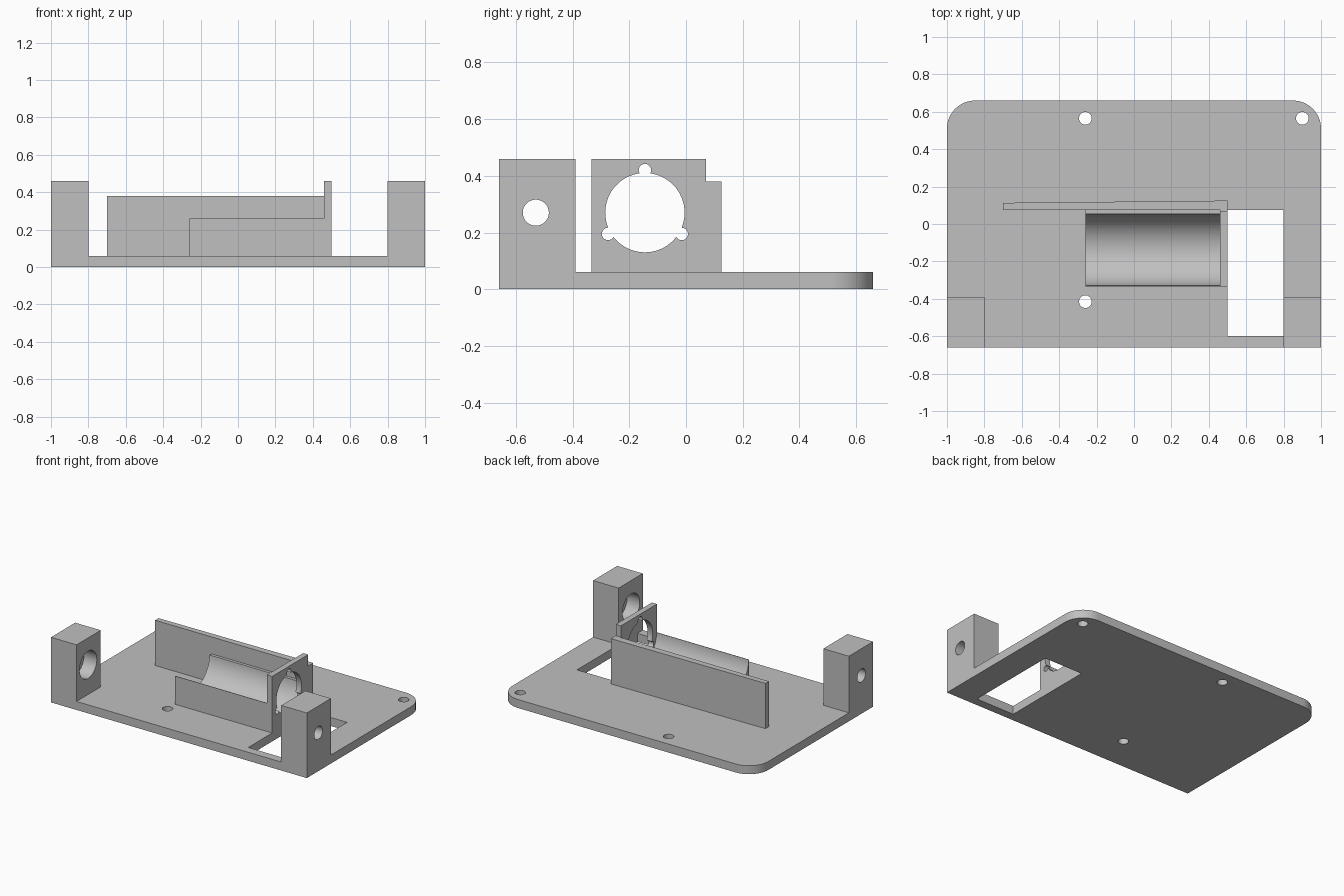
import bpy, bmesh
from math import sin, cos, radians
from mathutils import Matrix, Vector

if "Cube" in bpy.data.objects:
    bpy.data.objects.remove(bpy.data.objects["Cube"])

grey = bpy.data.materials.new("plain grey")
grey.use_nodes = True
COLOUR = (0.53, 0.53, 0.53, 1)
grey.diffuse_color = COLOUR
grey.node_tree.nodes["Principled BSDF"].inputs["Base Color"].default_value = COLOUR

T = 0.06            # base thickness
AXIS_Z = 0.27       # height of the shaft axis


def arc(cx, cy, r, a0, a1, n):
    angles = [radians(a0 + (a1 - a0) * i / n) for i in range(n + 1)]
    return [(cx + r * cos(a), cy + r * sin(a)) for a in angles]


def rect(a0, a1, b0, b1):
    return [(a0, b0), (a1, b0), (a1, b1), (a0, b1)]


def prism(name, outline, axis, lo, hi):
    """Extrude an outline: (x, y) along z, or (y, z) along x."""
    def place(p):
        return (*p, lo) if axis == "z" else (lo, *p)
    bm = bmesh.new()
    face = bm.faces.new([bm.verts.new(place(p)) for p in outline])
    new = bmesh.ops.extrude_face_region(bm, geom=[face])["geom"]
    move = Vector((0, 0, hi - lo)) if axis == "z" else Vector((hi - lo, 0, 0))
    bmesh.ops.translate(bm, vec=move,
                        verts=[v for v in new if isinstance(v, bmesh.types.BMVert)])
    bmesh.ops.recalc_face_normals(bm, faces=bm.faces)
    mesh = bpy.data.meshes.new(name)
    bm.to_mesh(mesh)
    bm.free()
    mesh.materials.append(grey)
    obj = bpy.data.objects.new(name, mesh)
    bpy.context.collection.objects.link(obj)
    return obj


def circle(a, b, r, n=48):
    return arc(a, b, r, 0, 360 - 360 / n, n - 1)


def activate(obj):
    bpy.ops.object.select_all(action="DESELECT")
    obj.select_set(True)
    bpy.context.view_layer.objects.active = obj


def cut(obj, *cutters):
    for cutter in cutters:
        activate(obj)
        mod = obj.modifiers.new("cut", "BOOLEAN")
        mod.operation, mod.solver, mod.object = "DIFFERENCE", "EXACT", cutter
        bpy.ops.object.modifier_apply(modifier=mod.name)
        bpy.data.objects.remove(cutter)


def finish(obj):
    activate(obj)
    bpy.ops.object.shade_smooth_by_angle(angle=radians(30))


# Base plate with rounded back corners, a window and three screw holes
R = 0.15
base = prism("base_plate",
             [(-1, -0.66), (1, -0.66)]
             + arc(1 - R, 0.66 - R, R, 0, 90, 16)
             + arc(-1 + R, 0.66 - R, R, 90, 180, 16), "z", 0, T)
cut(base, prism("window_cutter", rect(0.5, 0.8, -0.6, 0.075), "z", -0.1, 0.2),
    *[prism("screw_cutter", circle(x, y, 0.034, 32), "z", -0.1, 0.2)
      for x, y in ((-0.26, 0.565), (0.9, 0.565), (-0.26, -0.415))])
finish(base)

# Corner posts, each with a shaft hole and a wider bearing pocket on the inside
for side, name in ((1, "left_post"), (-1, "right_post")):
    lo, hi = sorted((side * 0.8, side * 1.0))
    post = prism(name, rect(-0.66, -0.39, T, 0.46), "x", lo, hi)
    p0, p1 = sorted((side * 0.7, side * 0.9))
    cut(post, prism("shaft_cutter", circle(-0.53, AXIS_Z, 0.046), "x", lo - 0.1, hi + 0.1),
        prism("pocket_cutter", circle(-0.53, AXIS_Z, 0.096), "x", p0, p1))
    finish(post)

# Cradle with a half-round trough
cradle = prism("cradle",
               [(0.075, 0.26), (0.075, T), (-0.333, T), (-0.333, 0.26)]
               + arc(-0.138, AXIS_Z, 0.192, 183, 357, 40), "x", -0.26, 0.46)
finish(cradle)

# Upright end plate with a round opening and three notches
end = prism("end_plate", rect(-0.333, 0.07, T, 0.46), "x", 0.46, 0.5)
cut(end, prism("opening_cutter", circle(-0.145, AXIS_Z, 0.14, 64), "x", 0.4, 0.6),
    *[prism("notch_cutter", circle(-0.145 + 0.15 * cos(radians(a)),
                                   AXIS_Z + 0.15 * sin(radians(a)), 0.022, 24),
            "x", 0.4, 0.6) for a in (90, 210, 330)])
finish(end)

# Long back wall, slightly thicker toward the end plate
wall = prism("back_wall", [(-0.7, 0.075), (0.46, 0.075), (0.46, 0.07), (0.5, 0.07),
                           (0.5, 0.125), (-0.7, 0.113)], "z", T, 0.38)
finish(wall)
